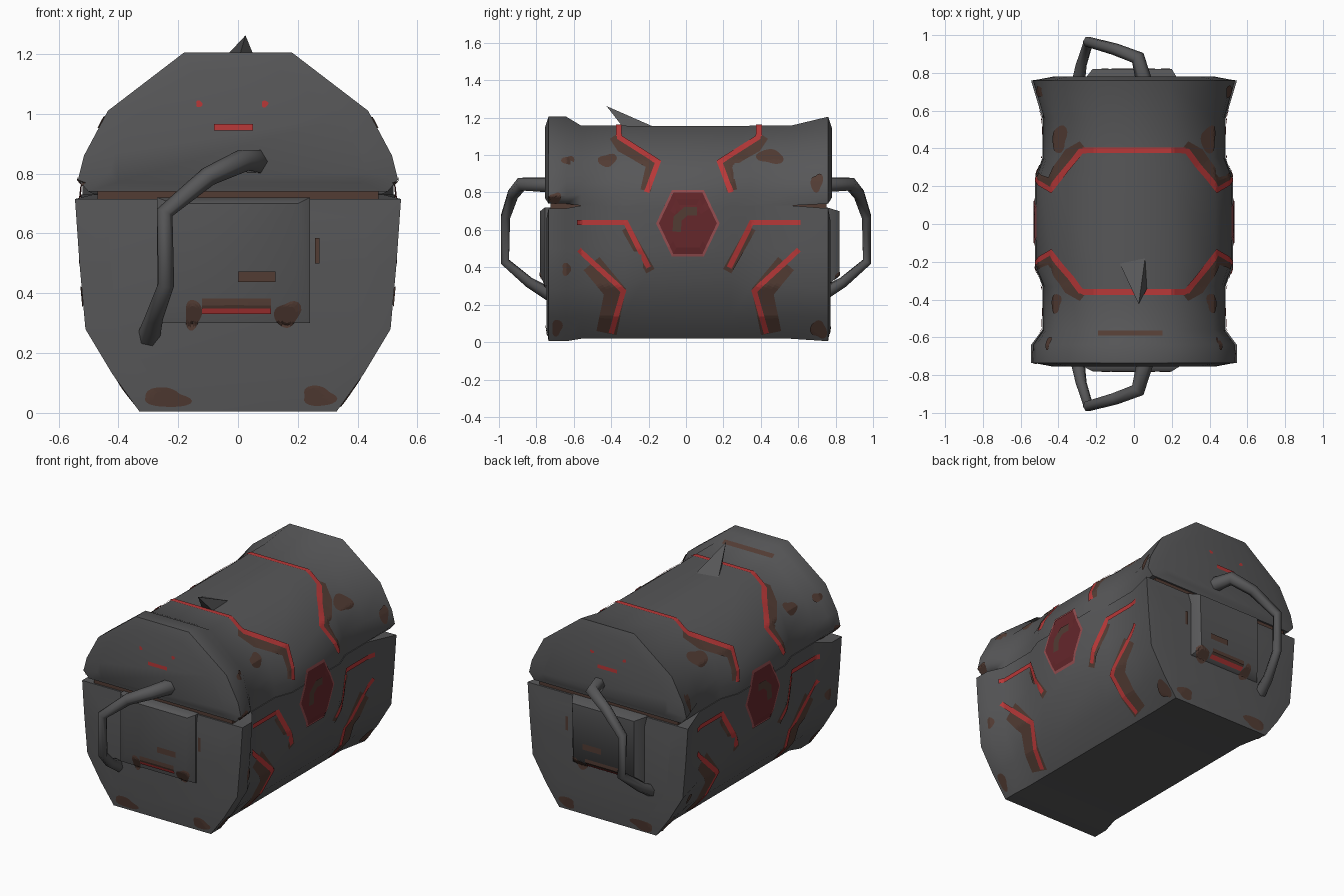
import bpy, bmesh, math, random
from mathutils import Vector
from mathutils.bvhtree import BVHTree

if "Cube" in bpy.data.objects:
    bpy.data.objects.remove(bpy.data.objects["Cube"])

random.seed(4)


def material(name, rgb):
    m = bpy.data.materials.new(name)
    m.diffuse_color = (*rgb, 1)
    m.use_nodes = True
    m.node_tree.nodes["Principled BSDF"].inputs["Base Color"].default_value = m.diffuse_color
    return m


GREY = material("dark grey", (0.095, 0.095, 0.098))
RED = material("bright red", (0.48, 0.04, 0.04))
DARK_RED = material("dark red", (0.13, 0.02, 0.024))
PINK = material("dull red", (0.30, 0.075, 0.08))
BROWN = material("rust brown", (0.085, 0.045, 0.034))


def make(name, verts, faces, mat, smooth=True, recalc=True):
    me = bpy.data.meshes.new(name)
    me.from_pydata(verts, [], faces)
    me.materials.append(mat)
    bm = bmesh.new()
    bm.from_mesh(me)
    if recalc:
        bmesh.ops.recalc_face_normals(bm, faces=bm.faces)
    bm.to_mesh(me)
    bm.free()
    ob = bpy.data.objects.new(name, me)
    bpy.context.collection.objects.link(ob)
    if smooth:
        bpy.context.view_layer.objects.active = ob
        ob.select_set(True)
        bpy.ops.object.shade_smooth_by_angle(angle=math.radians(50))
        ob.select_set(False)
    return ob


def loft(name, rings, mat):
    """Skin closed rings of equal point count and cap both ends."""
    n = len(rings[0])
    verts = [p for r in rings for p in r]
    faces = [(k * n + i, k * n + (i + 1) % n, (k + 1) * n + (i + 1) % n, (k + 1) * n + i)
             for k in range(len(rings) - 1) for i in range(n)]
    faces += [tuple(range(n)), tuple(range(len(verts) - n, len(verts)))]
    return make(name, verts, faces, mat)


def ring(half, y, s=1, cz=0):
    pts = [(x, z) for x, z in half] + [(-x, z) for x, z in reversed(half)]
    return [(x * s, y, cz + (z - cz) * s) for x, z in pts]


# Half cross-sections: flared end, waist, and raised side boss
LID = {"E": [(.50, .74), (.535, .78), (.515, .86), (.435, 1.01), (.18, 1.205)],
       "M": [(.48, .73), (.475, .79), (.465, .85), (.42, .97), (.20, 1.157)],
       "B": [(.52, .73), (.52, .79), (.50, .86), (.43, .97), (.20, 1.155)]}
BASE = {"E": [(.33, .005), (.42, .13), (.51, .28), (.53, .50), (.545, .715)],
        "M": [(.31, .018), (.41, .14), (.475, .30), (.485, .50), (.485, .73)],
        "B": [(.31, .018), (.41, .14), (.485, .34), (.525, .50), (.525, .73)]}
STATIONS = [(-.735, "E"), (-.64, "E"), (-.56, "M"), (-.33, "M"), (-.22, "B"),
            (.24, "B"), (.35, "M"), (.56, "M"), (.76, "E")]


def shell(name, prof, cz, bulge):
    rings = [ring(prof["E"], -.735 - bulge, .8, cz)]
    rings += [ring(prof[k], y) for y, k in STATIONS]
    rings += [ring(prof["E"], .76 + bulge, .8, cz)]
    return loft(name, rings, GREY)


lid = shell("lid", LID, .90, .02)
base = shell("lower_body", BASE, .40, .012)

# Rusty core seen through the seam
seam = [(.47, .69), (.47, .78)]
loft("seam_core", [ring(seam, -.725), ring(seam, .75)], BROWN)

# Raised end panels
panels = []
for s, y0, y1, nm in ((-1, -.70, -.78, "front"), (1, .70, .82, "back")):
    lo = [(-.27, .30), (.24, .30), (.24, .72), (-.27, .72)]
    hi = [(-.22, .36), (.19, .36), (.20, .70), (-.22, .70)]
    panels.append(loft(nm + "_panel", [[(x, y0, z) for x, z in lo],
                                       [(x, y0 + s * .055, z) for x, z in lo],
                                       [(x, y1, z) for x, z in hi]], GREY))

# Bent handles, one at each end
PATH = [(.06, -.73, .84, 1.5), (.02, -.88, .845, 1.3), (-.10, -.925, .79, 1.1),
        (-.245, -.965, .67, .95), (-.24, -.968, .43, .9), (-.28, -.84, .32, 1), (-.30, -.72, .25, 1.3)]
for s, nm in ((1, "front_handle"), (-1, "back_handle")):
    cu = bpy.data.curves.new(nm, "CURVE")
    cu.dimensions = "3D"
    cu.bevel_depth, cu.bevel_resolution, cu.use_fill_caps = .03, 1, True
    sp = cu.splines.new("POLY")
    sp.points.add(len(PATH) - 1)
    for p, (x, y, z, r) in zip(sp.points, PATH):
        p.co, p.radius = (x, y * s, z, 1), r
    tmp = bpy.data.objects.new(nm + "_curve", cu)
    bpy.context.collection.objects.link(tmp)
    bpy.context.view_layer.update()
    me = bpy.data.meshes.new_from_object(tmp.evaluated_get(bpy.context.evaluated_depsgraph_get()))
    bpy.data.objects.remove(tmp)
    me.name = nm
    me.materials.clear()
    me.materials.append(GREY)
    ob = bpy.data.objects.new(nm, me)
    bpy.context.collection.objects.link(ob)

# Small fin on top of the lid
make("top_fin", [(.025, -.425, 1.262), (-.01, -.33, 1.14), (.075, -.33, 1.14), (.06, -.17, 1.15), (-.08, -.2, 1.15)],
     [(0, 1, 2), (0, 2, 3), (0, 3, 4), (0, 4, 1), (1, 4, 3, 2)], GREY, smooth=False)

# Surface used to lay painted markings on
allv, allf = [], []
for o in [lid, base] + panels:
    k = len(allv)
    allv += [v.co.copy() for v in o.data.vertices]
    allf += [[i + k for i in p.vertices] for p in o.data.polygons]
TREE = BVHTree.FromPolygons(allv, allf)
VIEWS = {"right": lambda u, v: ((3, u, v), (-1, 0, 0)), "left": lambda u, v: ((-3, u, v), (1, 0, 0)),
         "front": lambda u, v: ((u, -3, v), (0, 1, 0)), "back": lambda u, v: ((u, 3, v), (0, -1, 0)),
         "top": lambda u, v: ((u, v, 3), (0, 0, -1))}


def decal(name, pts, faces, mat, view, lift):
    """Drop a flat pattern onto the shell along a view direction."""
    verts, ok = [], []
    for u, v in pts:
        o, d = VIEWS[view](u, v)
        hit, nor, _, _ = TREE.ray_cast(Vector(o), Vector(d))
        ok.append(hit is not None)
        verts.append(hit + nor * lift if hit else Vector(o))
    d = Vector(VIEWS[view](0, 0)[1])
    out = []
    for f in faces:
        if all(ok[i] for i in f):
            a, b, c = (verts[i] for i in f[:3])
            out.append(f if (b - a).cross(c - a).dot(d) < 0 else f[::-1])
    if out:
        make(name, verts, out, mat, smooth=False, recalc=False)


def strip(name, line, w, mat, view, lift=.006):
    line = [Vector(p) for p in line]
    nrm = []
    for a, b in zip(line, line[1:]):
        t = (b - a).normalized()
        nrm.append(Vector((-t.y, t.x)))
    mit = [nrm[0]] + [(a + b) / (1 + a.dot(b)) for a, b in zip(nrm, nrm[1:])] + [nrm[-1]]
    rows = []
    for i, (a, b) in enumerate(zip(line, line[1:])):
        n = max(2, int((b - a).length / .015))
        rows += [(a.lerp(b, j / n), mit[i].lerp(mit[i + 1], j / n)) for j in range(n + (i == len(line) - 2))]
    pts = [tuple(p + m * w * (j / 4 - .5)) for p, m in rows for j in range(5)]
    faces = [(k * 5 + j, k * 5 + j + 1, k * 5 + j + 6, k * 5 + j + 5)
             for k in range(len(rows) - 1) for j in range(4)]
    decal(name, pts, faces, mat, view, lift)


def patch(name, c, rx, ry, mat, view, lift=.004, sides=0):
    """Hexagon when sides is given, otherwise an irregular blotch."""
    n, m, pts = 24, 5, []
    ph = random.uniform(0, 6)
    for k in range(m + 1):
        for i in range(n):
            t = 2 * math.pi * i / n
            if sides:
                h = math.pi / sides
                r = math.cos(h) / math.cos((t % (2 * h)) - h)
            else:
                r = 1 + .15 * math.sin(2 * t + ph) + .12 * math.sin(3 * t - ph)
            r *= max(k / m, .02)
            pts.append((c[0] + rx * r * math.cos(t), c[1] + ry * r * math.sin(t)))
    faces = [(k * n + i, k * n + (i + 1) % n, (k + 1) * n + (i + 1) % n, (k + 1) * n + i)
             for k in range(m) for i in range(n)] + [tuple(range(n))]
    decal(name, pts, faces, mat, view, lift)


# Side markings, the same on both flanks
SPOTS = [(-.63, .97, .03, .025), (-.42, .97, .045, .035), (.45, .99, .065, .04), (-.70, .77, .03, .03),
         (.70, .85, .03, .05), (.71, .07, .04, .05), (-.69, .08, .03, .04), (-.64, .39, .025, .03), (.63, .22, .03, .035)]
for side in ("right", "left"):
    for s in (-1, 1):
        def line(*pts):
            return [(.015 + s * u, v) for u, v in pts]
        strip("lid_rust", line((.40, 1.10), (.36, 1.04), (.20, .95), (.23, .81)), .055, BROWN, side, .003)
        strip("lid_line", line((.375, 1.125), (.37, 1.09), (.165, .96), (.225, .80)), .028, RED, side)
        strip("upper_rust", line((.335, .61), (.205, .38)), .05, BROWN, side, .003)
        strip("upper_line", line((.60, .64), (.335, .64), (.215, .40)), .028, RED, side)
        strip("lower_rust", line((.52, .42), (.395, .27), (.44, .05)), .11, BROWN, side, .003)
        strip("lower_line", line((.59, .495), (.35, .275), (.415, .05)), .028, RED, side)
    for u, v, a, b in SPOTS:
        patch("rust_spot", (u, v), a, b, BROWN, side)
    # Hexagonal emblem
    patch("emblem_rim", (.01, .635), .17, .205, PINK, side, .004, 6)
    patch("emblem", (.01, .635), .155, .188, DARK_RED, side, .007, 6)
    strip("emblem_swirl", [(-.05, .59), (-.045, .66), (0, .70), (.06, .70)], .045, BROWN, side, .009)

# Lines over the top
for y in (-.36, .39):
    strip("top_line", [(-.27, y), (.27, y)], .03, RED, "top")
strip("top_rust", [(-.19, -.58), (.15, -.58)], .025, BROWN, "top")

# End markings
for e in ("front", "back"):
    strip("end_lid_line", [(-.08, .955), (.05, .955)], .022, RED, e)
    for u in (-.13, .09):
        patch("end_dot", (u, 1.033), .012, .01, RED, e)
    strip("end_panel_rust", [(-.12, .36), (.11, .36)], .045, BROWN, e, .003)
    strip("end_panel_line", [(-.12, .342), (.11, .342)], .018, RED, e)
    strip("end_bar", [(0, .455), (.125, .455)], .035, BROWN, e)
    strip("end_upright_bar", [(.265, .50), (.265, .585)], .016, BROWN, e)
    for u, v, a, b in ((-.15, .33, .03, .045), (.165, .33, .04, .045), (-.24, .05, .08, .03), (.27, .055, .06, .03)):
        patch("end_rust", (u, v), a, b, BROWN, e)
